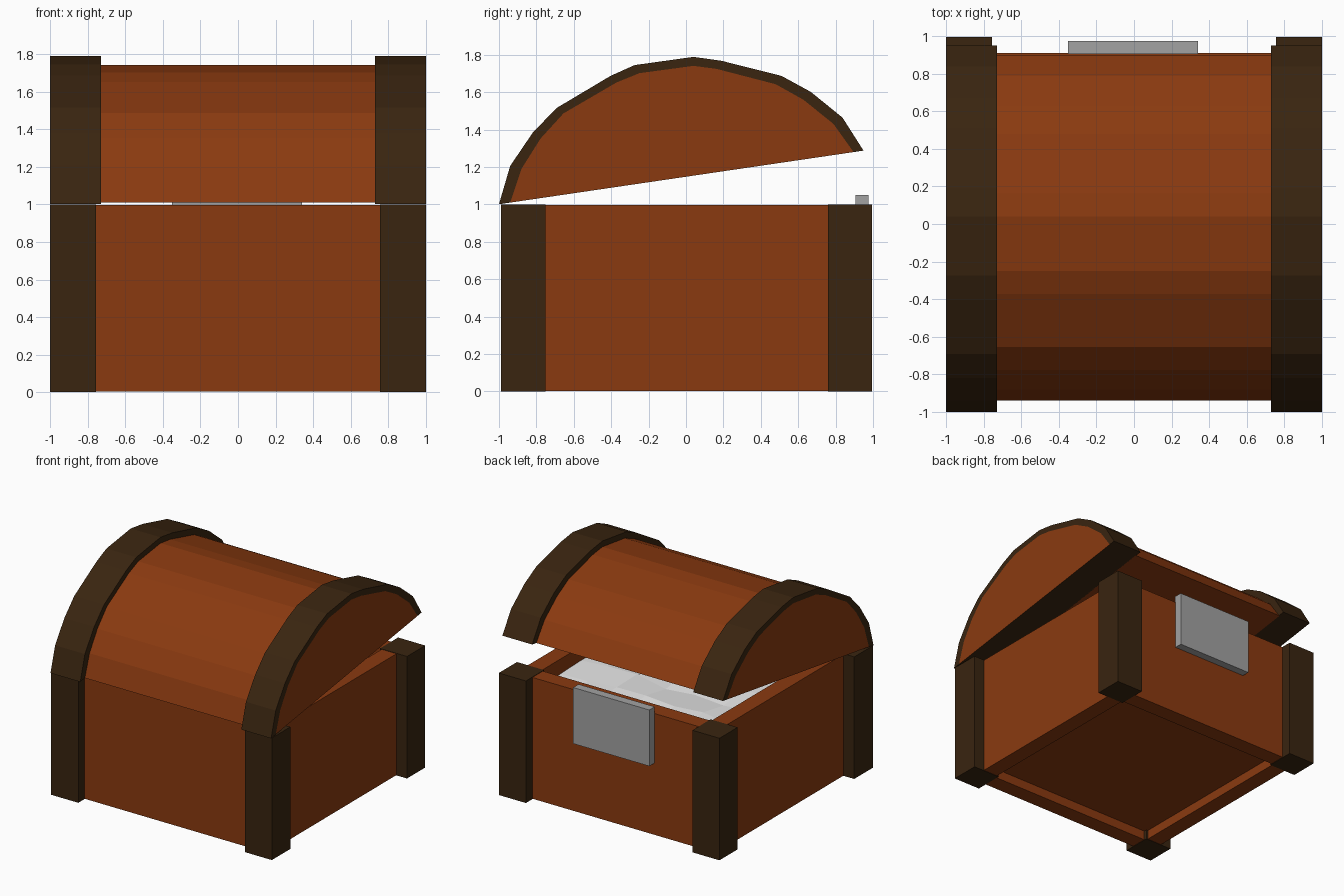
import bpy, bmesh, random

if "Cube" in bpy.data.objects:
    bpy.data.objects.remove(bpy.data.objects["Cube"])


def material(name, rgb):
    m = bpy.data.materials.new(name)
    m.diffuse_color = (*rgb, 1)
    m.use_nodes = True
    m.node_tree.nodes["Principled BSDF"].inputs["Base Color"].default_value = m.diffuse_color
    return m


wood = material("chestnut_wood", (0.255, 0.042, 0.005))
dark = material("dark_wood", (0.041, 0.018, 0.005))
metal = material("grey_metal", (0.36, 0.36, 0.36))
white = material("white_filling", (0.8, 0.8, 0.8))


def finish(name, bm, *mats):
    bmesh.ops.recalc_face_normals(bm, faces=bm.faces)
    me = bpy.data.meshes.new(name)
    bm.to_mesh(me)
    bm.free()
    for m in mats:
        me.materials.append(m)
    ob = bpy.data.objects.new(name, me)
    bpy.context.collection.objects.link(ob)
    return ob


def box(name, lo, hi, mat):
    bm = bmesh.new()
    bmesh.ops.create_cube(bm, size=1)
    for v in bm.verts:
        v.co = [(a + b) / 2 + c * (b - a) for a, b, c in zip(lo, hi, v.co)]
    return finish(name, bm, mat)


# Body walls: open square frame
bm = bmesh.new()
rings = []
for half, z in ((0.91, 0.003), (0.91, 0.997), (0.775, 0.997), (0.775, 0.003)):
    hx = half - 0.005
    rings.append([bm.verts.new((sx * hx, sy * half, z))
                  for sx, sy in ((-1, -1), (1, -1), (1, 1), (-1, 1))])
for i in range(4):
    a, b = rings[i], rings[(i + 1) % 4]
    for j in range(4):
        k = (j + 1) % 4
        bm.faces.new((a[j], a[k], b[k], b[j]))
finish("body_walls", bm, wood)

# Recessed floor
box("floor", (-0.79, -0.79, 0.08), (0.79, 0.79, 0.14), wood)

# Corner posts
for xn, x0, x1 in (("left", -1, -0.755), ("right", 0.755, 1)):
    for yn, y0, y1 in (("front", -0.99, -0.75), ("back", 0.76, 0.995)):
        box(f"{yn}_{xn}_post", (x0, y0, 0), (x1, y1, 1), dark)

# Lock plate on the back
box("lock_plate", (-0.35, 0.905, 0.59), (0.34, 0.975, 1.05), metal)

# Bumpy filling inside the chest
random.seed(4)
bm = bmesh.new()
bmesh.ops.create_grid(bm, x_segments=6, y_segments=6, size=0.785)
for v in bm.verts:
    v.co.z = 0.88 + random.uniform(-0.03, 0.03)
finish("filling", bm, white)

# Lid arcs (y, z), hinge end first
outer = [(-1, 1.001), (-0.94, 1.206), (-0.82, 1.383), (-0.693, 1.515), (-0.404, 1.687), (-0.275, 1.745),
         (0.04, 1.789), (0.19, 1.768), (0.511, 1.687), (0.667, 1.602), (0.837, 1.464), (0.949, 1.288)]
inner = [(-0.94, 1.01), (-0.88, 1.19), (-0.778, 1.352), (-0.655, 1.487), (-0.372, 1.652), (-0.249, 1.702),
         (0.04, 1.741), (0.163, 1.725), (0.479, 1.643), (0.628, 1.56), (0.789, 1.43), (0.896, 1.28)]
n = len(outer)

# Lid middle: closed solid
bm = bmesh.new()
a, b = [[bm.verts.new((x, y, z)) for y, z in inner] for x in (-0.735, 0.735)]
for i in range(n):
    j = (i + 1) % n
    bm.faces.new((a[i], a[j], b[j], b[i]))
bm.faces.new(a)
bm.faces.new(b)
finish("lid", bm, wood)

# Lid bands: dark raised hoops closed by a wooden end panel
for side, s in (("left", -1), ("right", 1)):
    bm = bmesh.new()
    o0, i0, o1, i1 = [[bm.verts.new((s * x, y, z)) for y, z in prof]
                      for x, prof in ((0.73, outer), (0.73, inner), (1, outer), (1, inner))]
    for i in range(n - 1):
        j = i + 1
        bm.faces.new((o0[i], o0[j], o1[j], o1[i]))
        bm.faces.new((o1[i], o1[j], i1[j], i1[i]))
        bm.faces.new((o0[i], o0[j], i0[j], i0[i]))
    for p, q in ((0, 0), (n - 1, n - 1)):
        bm.faces.new((o0[p], i0[q], i1[q], o1[p]))
    bm.faces.new((i0[0], i0[-1], i1[-1], i1[0]))
    bm.faces.new(i1).material_index = 1
    bm.faces.new(i0)
    finish(f"{side}_lid_band", bm, dark, wood)
